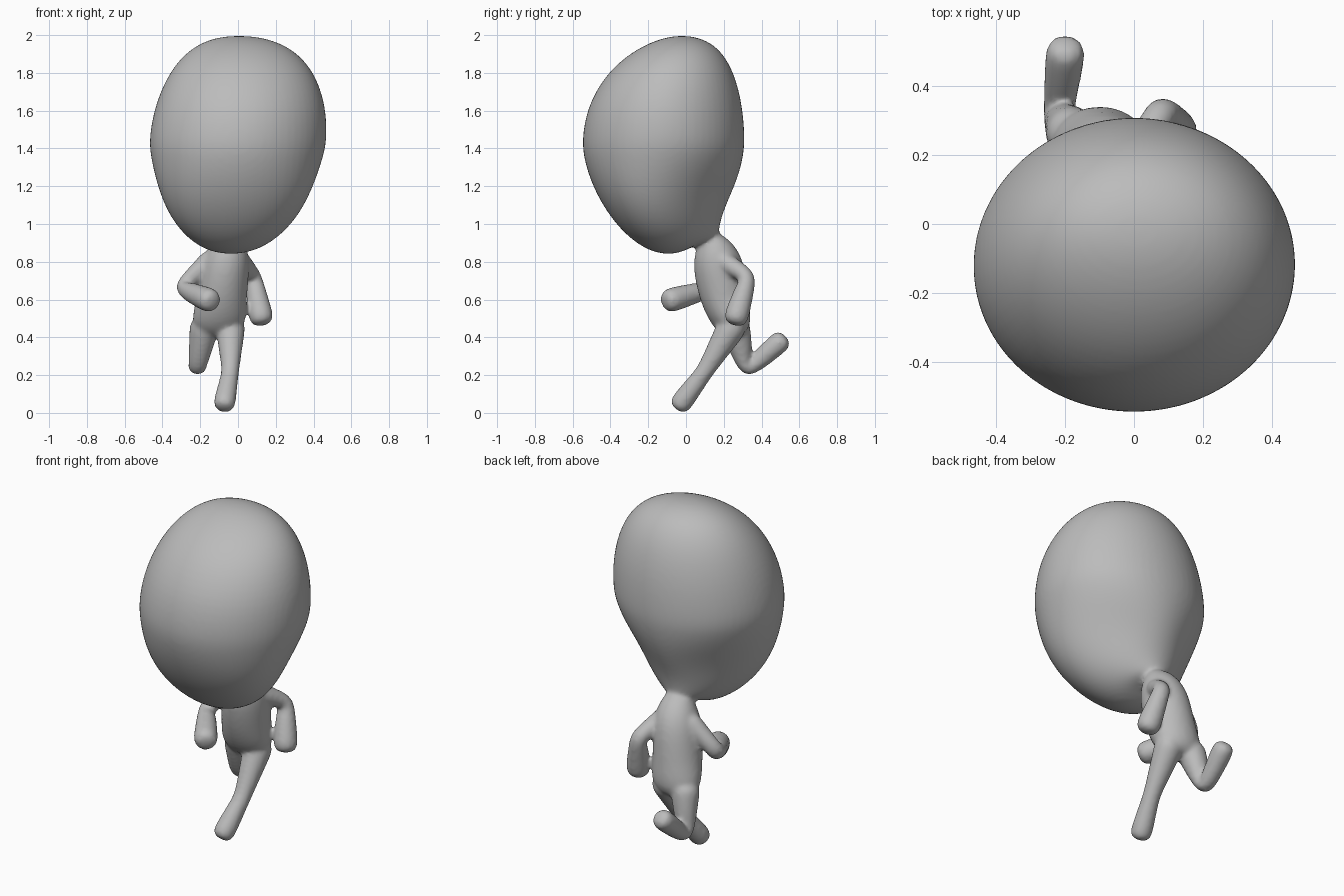
import bpy, bmesh, math
from mathutils import Vector
from mathutils.geometry import interpolate_bezier

cube = bpy.data.objects.get("Cube")
if cube:
    bpy.data.objects.remove(cube, do_unlink=True)

grey = bpy.data.materials.new("plain grey")
grey.use_nodes = True
grey.diffuse_color = (0.5, 0.5, 0.5, 1)
grey.node_tree.nodes["Principled BSDF"].inputs["Base Color"].default_value = grey.diffuse_color

SIDES = 16
CIRCLE = [(math.cos(math.tau * i / SIDES), math.sin(math.tau * i / SIDES)) for i in range(SIDES)]
OVERSIZE = 1.03  # makes up for the shrinking of the smoothing


def loft(name, rings):
    """Skin a list of rings and cap both ends."""
    bm = bmesh.new()
    loops = [[bm.verts.new(point) for point in ring] for ring in rings]
    for lower, upper in zip(loops, loops[1:]):
        for i in range(SIDES):
            bm.faces.new((lower[i - 1], lower[i], upper[i], upper[i - 1]))
    bm.faces.new(loops[0])
    bm.faces.new(loops[-1])
    bmesh.ops.recalc_face_normals(bm, faces=bm.faces)
    mesh = bpy.data.meshes.new(name)
    bm.to_mesh(mesh)
    bm.free()
    mesh.materials.append(grey)
    obj = bpy.data.objects.new(name, mesh)
    bpy.context.collection.objects.link(obj)
    return obj


def egg_ring(front, back, width, taper=0):
    """Ring spanning a front and a back point, narrowed towards the back by taper."""
    middle = (front + back) / 2
    reach = (back - front) / 2
    across = Vector((width, 0, 0))
    return [middle + (reach * s + across * c * (1 - taper * s)) * OVERSIZE for c, s in CIRCLE]


def limb(name, joints, radii):
    """Bent tube through three joints, with a rounded tip."""
    root, bend, tip = [Vector(joint) for joint in joints]
    start, middle, end = radii
    steps = [0, 1 / 3, 2 / 3]
    stations = [(root.lerp(bend, t), start + (middle - start) * t) for t in steps]
    stations += [(bend.lerp(tip, t), middle + (end - middle) * t) for t in steps]
    upper_axis = (bend - root).normalized()
    lower_axis = (tip - bend).normalized()
    # Cap: the tip closes in short steps
    for forward, shrink in ((0, 1), (0.6, 0.9), (0.9, 0.45)):
        stations.append((tip + lower_axis * end * forward, end * shrink))
    rings = []
    side = Vector((1, 0, 0))
    for i, (centre, radius) in enumerate(stations):
        if i < len(steps):
            axis = upper_axis
        elif i == len(steps):
            axis = (upper_axis + lower_axis).normalized()
        else:
            axis = lower_axis
        side = (side - axis * side.dot(axis)).normalized()
        up = axis.cross(side)
        rings.append([centre + (side * c + up * s) * radius * OVERSIZE for c, s in CIRCLE])
    return loft(name, rings)


# Head crown: a dome that slopes at the brow and stays full at the back
brow = Vector((0, -0.55, 1.45))
nape = Vector((0, 0.31, 1.45))
crown = Vector((0, -0.04, 1.45))
head_width = 0.47
head_rings = []
for degrees in (84, 68, 52, 36, 18):
    angle = math.radians(degrees)
    lift = Vector((0.02 * math.sin(2 * angle), 0, 0.55 * math.sin(angle)))
    size = math.cos(angle)
    head_rings.append(egg_ring(crown.lerp(brow, size ** 1.2) + lift,
                               crown.lerp(nape, size ** 0.7) + lift, head_width * size ** 0.8))

# Head underside: face and nape curves draw in to the neck, x holding the half width
face_curve = [Vector(p) for p in (
    (head_width, brow.y, brow.z), (0.44, -0.55, 1.15), (0.25, -0.21, 0.66), (0.06, 0.07, 0.9))]
nape_curve = [nape, Vector((0, 0.3, 1.2)), Vector((0, 0.17, 1.1)), Vector((0, 0.17, 0.92))]
count = 10
face_points = interpolate_bezier(*face_curve, count)
nape_points = interpolate_bezier(*nape_curve, count)
for i, (chin, back) in enumerate(zip(face_points, nape_points)):
    t = i / (count - 1)
    shift = -0.045 * t
    head_rings.append(egg_ring(Vector((shift, chin.y, chin.z)), Vector((shift, back.y, back.z)),
                               chin.x, 0.25 * math.sin(math.pi * t) ** 2))
head = loft("head", head_rings)

# Torso: height, centre, half depth and half width, leaning sideways with height
torso_rings = []
for z, y, depth, width in ((0.96, 0.12, 0.05, 0.05), (0.9, 0.16, 0.09, 0.09),
                           (0.8, 0.17, 0.14, 0.13), (0.6, 0.2, 0.13, 0.13),
                           (0.47, 0.24, 0.11, 0.15), (0.4, 0.25, 0.05, 0.08)):
    x = 0.12 * z - 0.16
    torso_rings.append(egg_ring(Vector((x, y - depth, z)), Vector((x, y + depth, z)), width))
torso = loft("torso", torso_rings)

# Arms: the left swings back, the right reaches forward
arm_radii = (0.055, 0.045, 0.065)
left_arm = limb("left_arm", ((0, 0.17, 0.82), (0.08, 0.33, 0.72), (0.12, 0.27, 0.52)), arm_radii)
right_arm = limb("right_arm", ((-0.12, 0.17, 0.84), (-0.3, 0.14, 0.66), (-0.16, -0.07, 0.6)),
                 arm_radii)

# Legs: the left strides forward, the right kicks up behind
leg_radii = (0.085, 0.045, 0.058)
left_leg = limb("left_leg", ((-0.04, 0.27, 0.5), (-0.04, 0.1, 0.22), (-0.07, -0.02, 0.06)),
                leg_radii)
right_leg = limb("right_leg", ((-0.17, 0.25, 0.5), (-0.22, 0.32, 0.22), (-0.2, 0.49, 0.37)),
                 leg_radii)

# Merge the parts into one seamless skin
bpy.ops.object.select_all(action="DESELECT")
for part in (head, torso, left_arm, right_arm, left_leg, right_leg):
    part.select_set(True)
bpy.context.view_layer.objects.active = torso
bpy.ops.object.join()
torso.name = "figure"
rounding = torso.modifiers.new("rounding", "SUBSURF")
rounding.levels = rounding.render_levels = 2
fuse = torso.modifiers.new("fuse", "REMESH")
fuse.mode = "VOXEL"
fuse.voxel_size = 0.012
fuse.use_smooth_shade = True
blend = torso.modifiers.new("blend", "SMOOTH")
blend.factor = 0.5
blend.iterations = 8
